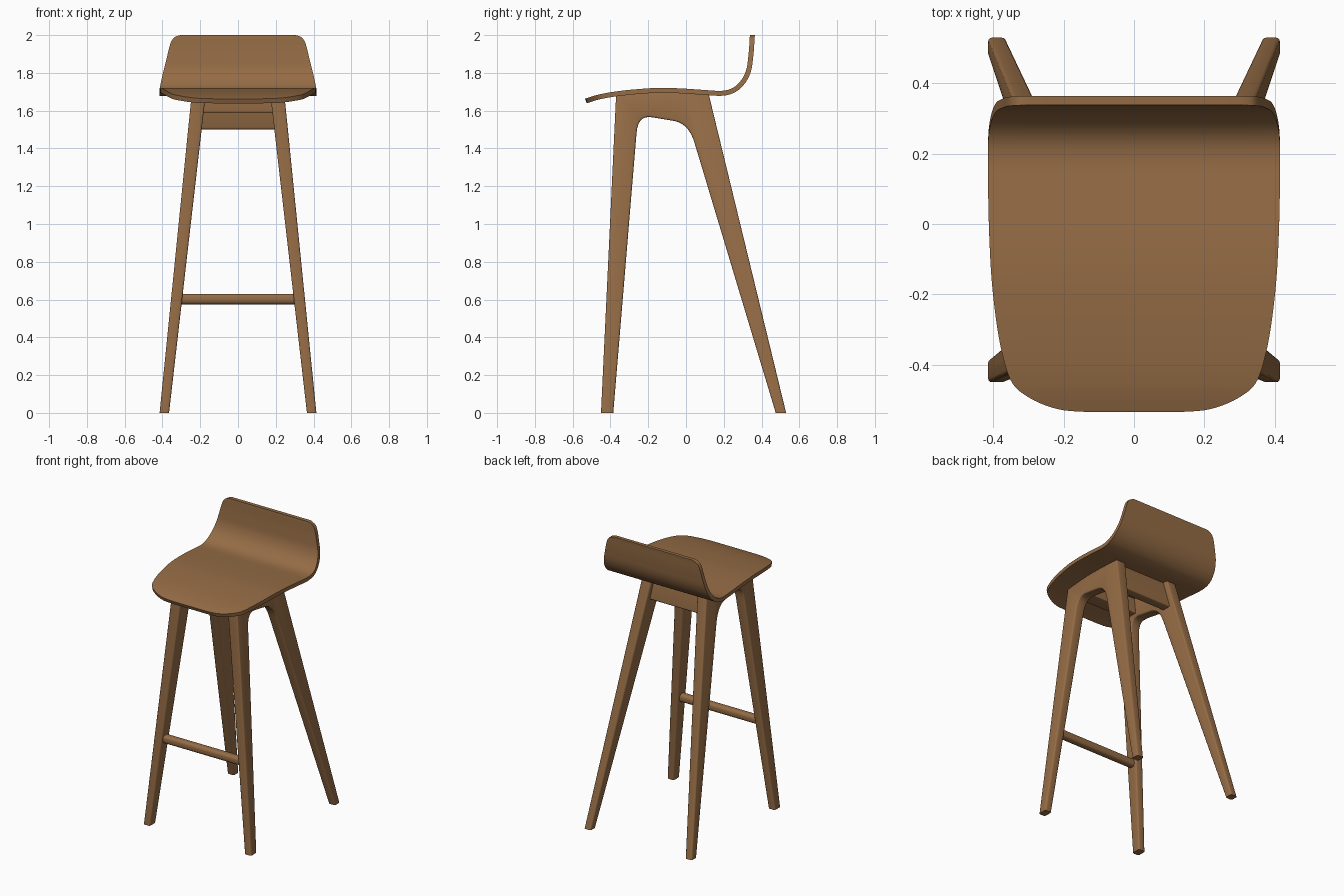
import bpy, bmesh, math
from mathutils import Vector

if "Cube" in bpy.data.objects:
    bpy.data.objects.remove(bpy.data.objects["Cube"])

wood = bpy.data.materials.new("wood")
wood.diffuse_color = (0.30, 0.15, 0.06, 1)
wood.use_nodes = True
wood.node_tree.nodes["Principled BSDF"].inputs["Base Color"].default_value = wood.diffuse_color


def finish(name, bm, thickness=0):
    bmesh.ops.recalc_face_normals(bm, faces=bm.faces) if not thickness else None
    me = bpy.data.meshes.new(name)
    bm.to_mesh(me)
    bm.free()
    me.materials.append(wood)
    ob = bpy.data.objects.new(name, me)
    bpy.context.collection.objects.link(ob)
    bpy.ops.object.select_all(action='DESELECT')
    bpy.context.view_layer.objects.active = ob
    ob.select_set(True)
    if thickness:
        mod = ob.modifiers.new("thickness", 'SOLIDIFY')
        mod.thickness, mod.offset, mod.use_even_offset = thickness, -1, True
        bpy.ops.object.modifier_apply(modifier=mod.name)
    bpy.ops.object.shade_smooth_by_angle(angle=math.radians(35))
    return ob


def spline(pts, steps):
    pts = [Vector(p) for p in pts]
    ext = [2 * pts[0] - pts[1]] + pts + [2 * pts[-1] - pts[-2]]
    out = []
    for a, b, c, d in zip(ext, ext[1:], ext[2:], ext[3:]):
        for k in range(steps):
            t = k / steps
            out.append(0.5 * (2 * b + (c - a) * t + (2 * a - 5 * b + 4 * c - d) * t**2
                              + (3 * b - a - 3 * c + d) * t**3))
    return out + [pts[-1]]


def fillet(p0, ctrl, p1, n=7):
    a, b, c = Vector(p0), Vector(ctrl), Vector(p1)
    return [tuple(a * (1 - t)**2 + b * 2 * t * (1 - t) + c * t * t)
            for t in (i / n for i in range(n + 1))]


# Seat shell: (y, z, half width) from the front lip to the top of the back
shell = spline([
    (-.535, 1.663, .13), (-.53, 1.665, .20), (-.515, 1.67, .255), (-.49, 1.678, .305),
    (-.455, 1.687, .345), (-.39, 1.699, .37), (-.29, 1.711, .39), (-.16, 1.72, .405),
    (-.03, 1.718, .412), (.09, 1.71, .415), (.19, 1.705, .415), (.25, 1.722, .414),
    (.295, 1.765, .405), (.32, 1.82, .392), (.329, 1.88, .377), (.334, 1.93, .365),
    (.336, 1.965, .354), (.337, 1.985, .34), (.338, 1.995, .324), (.338, 2.0, .30)], 4)
bm = bmesh.new()
cols = 8
rows = [[bm.verts.new((w * (2 * j / cols - 1), y, z)) for j in range(cols + 1)]
        for y, z, w in shell]
for r, s in zip(rows, rows[1:]):
    for j in range(cols):
        bm.faces.new((r[j], r[j + 1], s[j + 1], s[j]))
finish("seat_shell", bm, 0.026)

# Side frames: front leg, top rail and back leg in one leaning plank
profile = [(-.45, 0), (-.37, 1.683), (-.2, 1.702), (0, 1.698), (.12, 1.688), (.53, 0), (.475, 0)]
profile += fillet((.045, 1.43), (.015, 1.53), (-.06, 1.545))
profile += fillet((-.18, 1.565), (-.255, 1.578), (-.262, 1.48))
profile += [(-.385, 0)]
for side, label in ((-1, "left"), (1, "right")):
    bm = bmesh.new()
    outer = [bm.verts.new((side * (.415 - .1006 * z), y, z)) for y, z in profile]
    inner = [bm.verts.new((side * (.365 - .115 * z), y, z)) for y, z in profile]
    bm.faces.new(outer)
    bm.faces.new(inner[::-1])
    n = len(profile)
    for i in range(n):
        k = (i + 1) % n
        bm.faces.new((outer[i], inner[i], inner[k], outer[k]))
    bmesh.ops.recalc_face_normals(bm, faces=bm.faces)
    loops = [e for ring in (outer, inner) for v in ring for e in v.link_edges
             if e.other_vert(v) in ring and max(q.co.z for q in e.verts) > 0.01]
    bmesh.ops.bevel(bm, geom=list(set(loops)), offset=0.01, segments=3,
                    profile=0.5, affect='EDGES')
    finish(label + "_leg_frame", bm)


# Cross bars: a y-z section spanning the gap between the leaning frames
def bar(name, section, bevel):
    bm = bmesh.new()
    ends = [[bm.verts.new((s * (.375 - .115 * z), y, z)) for y, z in section] for s in (-1, 1)]
    bm.faces.new(ends[0])
    bm.faces.new(ends[1][::-1])
    n = len(section)
    long_edges = []
    for i in range(n):
        k = (i + 1) % n
        bm.faces.new((ends[0][i], ends[1][i], ends[1][k], ends[0][k]))
    for a, b in zip(*ends):
        long_edges.append(bm.edges.get((a, b)))
    bmesh.ops.recalc_face_normals(bm, faces=bm.faces)
    bmesh.ops.bevel(bm, geom=long_edges, offset=bevel, segments=4, profile=0.5, affect='EDGES')
    finish(name, bm)


bar("front_seat_rail", [(-.30, 1.59), (-.20, 1.59), (-.20, 1.70), (-.30, 1.69)], .006)
bar("back_seat_rail", [(.055, 1.50), (.125, 1.50), (.085, 1.69), (.025, 1.69)], .012)
bar("footrest", [(-.405, .575), (-.35, .575), (-.35, .63), (-.405, .63)], .02)
